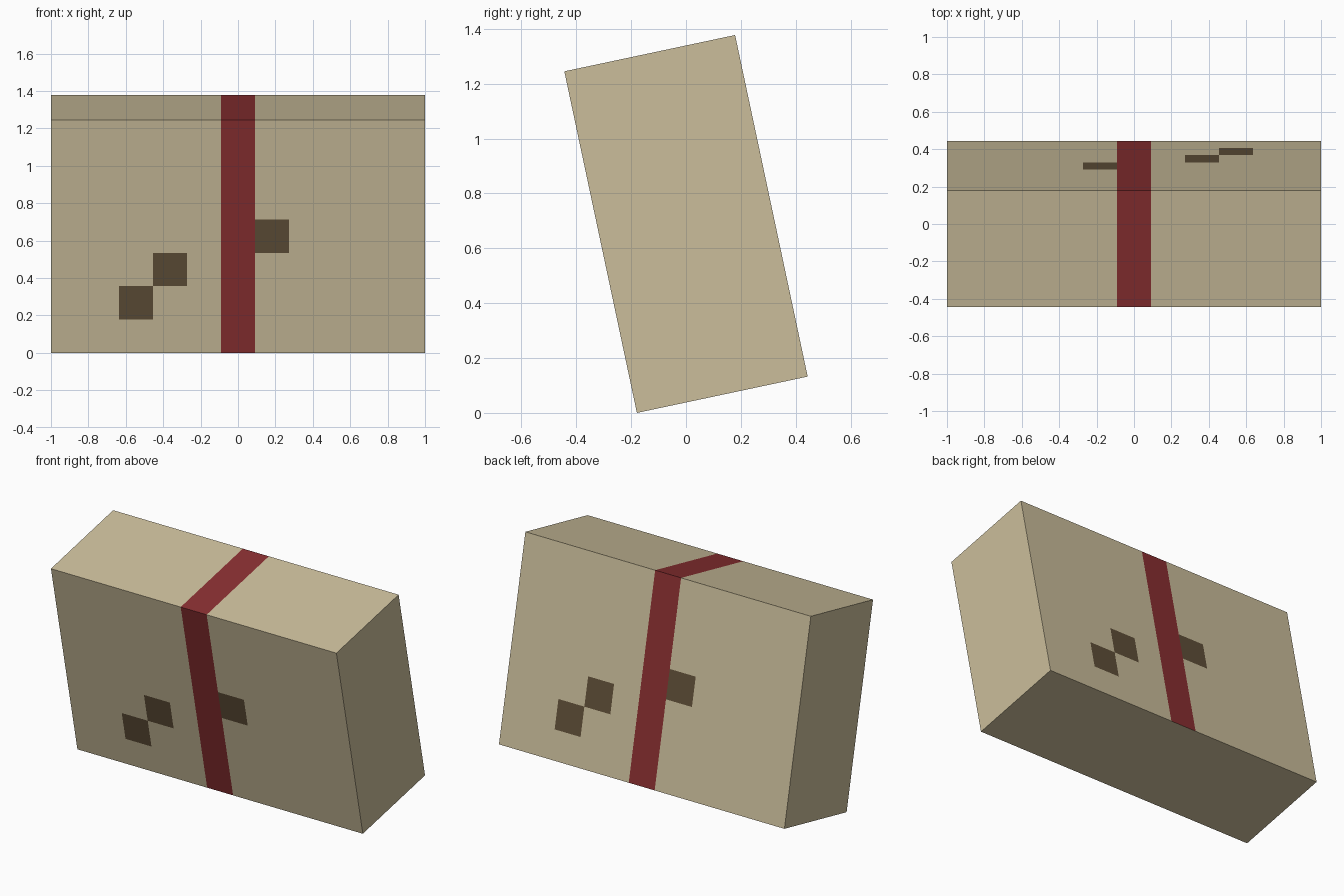
import bpy, bmesh, math
from mathutils import Matrix

if "Cube" in bpy.data.objects:
    bpy.data.objects.remove(bpy.data.objects["Cube"])

C = 2 / 11                       # size of one marking square
W, D, H = 11 * C, 3.5 * C, 7 * C  # block size
TILT = math.radians(12)


def srgb(r, g, b):
    def lin(c):
        c /= 255
        return c / 12.92 if c <= 0.04045 else ((c + 0.055) / 1.055) ** 2.4
    return (lin(r), lin(g), lin(b), 1)


def material(name, rgb):
    m = bpy.data.materials.new(name)
    m.diffuse_color = srgb(*rgb)
    m.use_nodes = True
    m.node_tree.nodes["Principled BSDF"].inputs["Base Color"].default_value = m.diffuse_color
    return m


mats = [material("tan", (203, 190, 155)),
        material("dark_red", (137, 47, 49)),
        material("dark_brown", (96, 80, 57))]

# Block, cut along the lines of the band and squares
bm = bmesh.new()
bmesh.ops.create_cube(bm, size=1, matrix=Matrix.Diagonal((W, D, H, 1)))


def cut(co, no):
    geom = bm.verts[:] + bm.edges[:] + bm.faces[:]
    bmesh.ops.bisect_plane(bm, geom=geom, plane_co=co, plane_no=no)


for col in (2, 3, 4, 5, 6, 7, 8, 9):
    cut((-W / 2 + col * C, 0, 0), (1, 0, 0))
for row in (1, 2, 3, 4):
    cut((0, 0, -H / 2 + row * C), (0, 0, 1))

# Band over front, top and back; squares on front, turned round on back
squares = {(2, 1), (3, 2), (6, 3)}
bm.normal_update()
for f in bm.faces:
    c, n = f.calc_center_median(), f.normal
    if abs(n.x) > 0.5 or n.z < -0.5:
        continue
    side = 1 if n.y < 0.5 else -1
    col = math.floor((side * c.x + W / 2) / C)
    row = math.floor((c.z + H / 2) / C)
    if col == 5:
        f.material_index = 1
    elif abs(n.y) > 0.5 and (col, row) in squares:
        f.material_index = 2

# Lean the block back to front and stand it on its lower edge
bm.transform(Matrix.Rotation(TILT, 4, 'X'))
bm.transform(Matrix.Translation((0, 0, -min(v.co.z for v in bm.verts))))

me = bpy.data.meshes.new("tilted_block")
bm.to_mesh(me)
bm.free()
for m in mats:
    me.materials.append(m)
block = bpy.data.objects.new("tilted_block", me)
bpy.context.collection.objects.link(block)
